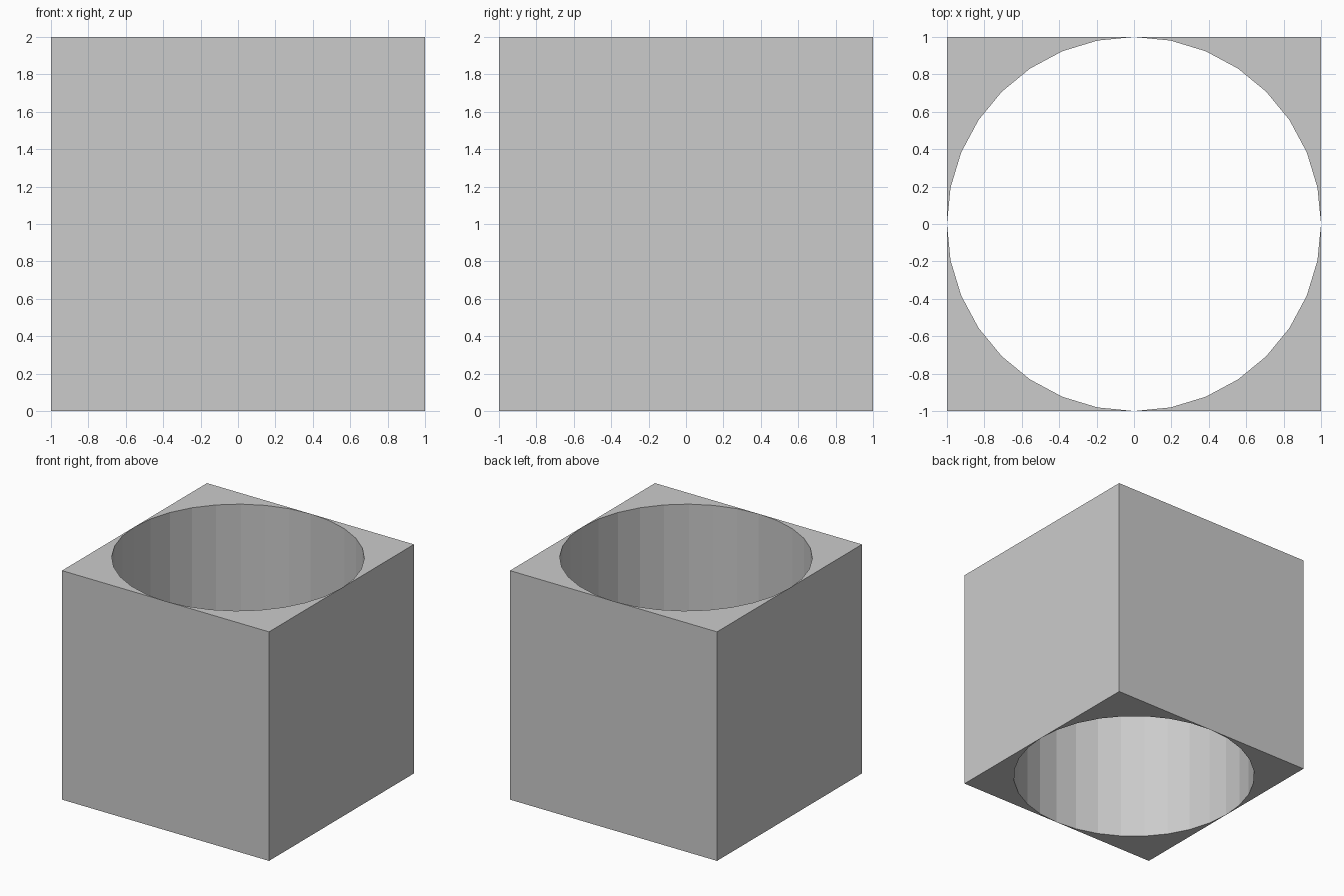
import bpy, bmesh
from math import pi, cos, sin

if "Cube" in bpy.data.objects:
    bpy.data.objects.remove(bpy.data.objects["Cube"])

HALF, HEIGHT, SIDES = 1.0, 2.0, 32
bm = bmesh.new()

# Four corner prisms: together they form a cube with a round through-hole
# whose 32-sided wall just touches the outer faces
for q in range(4):
    a0 = q * pi / 2
    mid = a0 + pi / 4
    r = HALF * 2 ** 0.5
    profile = [(r * cos(mid), r * sin(mid))]
    for i in range(SIDES // 4, -1, -1):
        a = a0 + i * 2 * pi / SIDES
        profile.append((HALF * cos(a), HALF * sin(a)))
    bottom = [bm.verts.new((x, y, 0)) for x, y in profile]
    top = [bm.verts.new((x, y, HEIGHT)) for x, y in profile]
    bm.faces.new(top)
    bm.faces.new(bottom[::-1])
    n = len(profile)
    for i in range(n):
        j = (i + 1) % n
        bm.faces.new((bottom[i], bottom[j], top[j], top[i]))

mesh = bpy.data.meshes.new("bored_cube")
bm.to_mesh(mesh)
bm.free()
bpy.context.collection.objects.link(bpy.data.objects.new("bored_cube", mesh))
